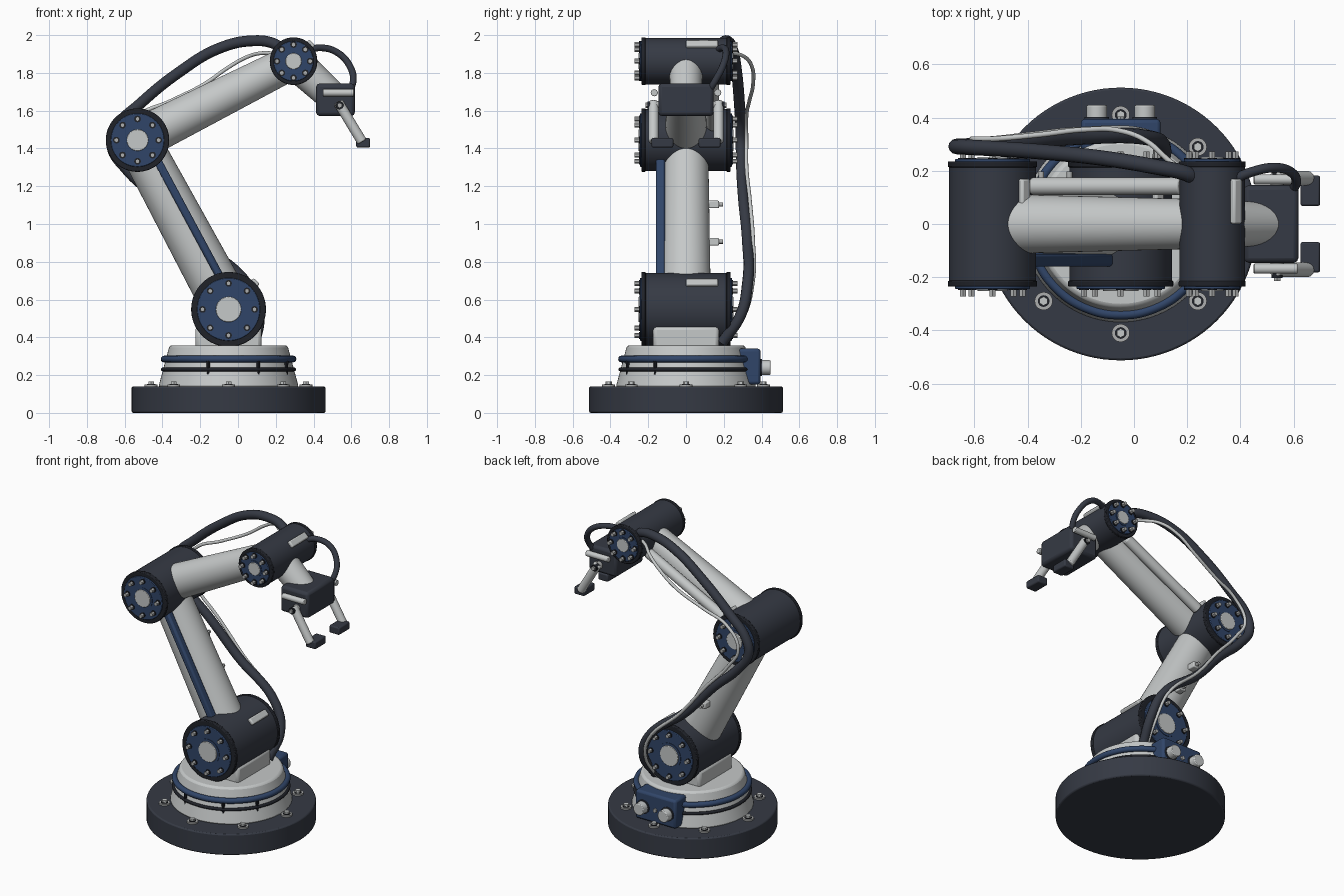
import bpy, bmesh, math
from mathutils import Vector, Matrix

if "Cube" in bpy.data.objects:
    bpy.data.objects.remove(bpy.data.objects["Cube"])


def material(name, rgb):
    m = bpy.data.materials.new(name)
    m.diffuse_color = (*rgb, 1)
    m.use_nodes = True
    m.node_tree.nodes["Principled BSDF"].inputs["Base Color"].default_value = m.diffuse_color
    return m


SLATE = material("dark slate", (0.036, 0.042, 0.058))
BLACK = material("rubber black", (0.014, 0.016, 0.022))
BLUE = material("navy blue", (0.030, 0.060, 0.140))
GREY = material("light grey", (0.56, 0.58, 0.58))
STEEL = material("steel grey", (0.42, 0.43, 0.43))


def finish(name, bm, mat, bevel=0):
    me = bpy.data.meshes.new(name)
    bm.to_mesh(me)
    bm.free()
    me.materials.append(mat)
    ob = bpy.data.objects.new(name, me)
    bpy.context.collection.objects.link(ob)
    if bevel:
        mod = ob.modifiers.new("bevel", 'BEVEL')
        mod.width, mod.segments, mod.limit_method = bevel, 2, 'ANGLE'
        mod.angle_limit = math.radians(40)
    return ob


def rod(name, a, b, r1, mat, r2=None, sides=32, bevel=0):
    """Cylinder or cone from point a to point b."""
    a, b = Vector(a), Vector(b)
    d = b - a
    bm = bmesh.new()
    rot = d.to_track_quat('Z', 'Y').to_matrix().to_4x4()
    bmesh.ops.create_cone(bm, cap_ends=True, segments=sides, radius1=r1,
                          radius2=r1 if r2 is None else r2, depth=d.length,
                          matrix=Matrix.Translation((a + b) / 2) @ rot)
    return finish(name, bm, mat, bevel)


def box(name, centre, size, mat, bevel=0.01, tilt=0):
    """Box, turned about the y axis by tilt."""
    bm = bmesh.new()
    bmesh.ops.create_cube(bm, size=1, matrix=Matrix.Translation(centre)
                          @ Matrix.Rotation(tilt, 4, 'Y') @ Matrix.Diagonal((*size, 1)))
    return finish(name, bm, mat, bevel)


def tube(name, pts, r, mat, cyclic=False):
    """Round tube along a smooth path."""
    cu = bpy.data.curves.new(name, 'CURVE')
    cu.dimensions, cu.bevel_depth, cu.bevel_resolution = '3D', r, 4
    cu.use_fill_caps = True
    sp = cu.splines.new('BEZIER')
    sp.bezier_points.add(len(pts) - 1)
    sp.use_cyclic_u, sp.resolution_u = cyclic, 8
    for bp, p in zip(sp.bezier_points, pts):
        bp.co = p
        bp.handle_left_type = bp.handle_right_type = 'AUTO'
    cu.materials.append(mat)
    ob = bpy.data.objects.new(name, cu)
    bpy.context.collection.objects.link(ob)
    bpy.ops.object.select_all(action='DESELECT')
    ob.select_set(True)
    bpy.context.view_layer.objects.active = ob
    bpy.ops.object.convert(target='MESH')


def circle(r, z, n=16):
    return [(CX + r * math.cos(i * math.tau / n), r * math.sin(i * math.tau / n), z)
            for i in range(n)]


CX = -0.05
SHOULDER = Vector((-0.05, 0, 0.548))
ELBOW = Vector((-0.532, 0, 1.444))
WRIST = Vector((0.294, 0, 1.862))
GRIP = Vector((0.515, 0, 1.66))

# Base plate with eight bolts
rod("base_plate", (CX, 0, 0), (CX, 0, 0.14), 0.513, SLATE, sides=96, bevel=0.008)
for i in range(8):
    a = i * math.pi / 4
    x, y = CX + 0.41 * math.cos(a), 0.41 * math.sin(a)
    rod("base_washer", (x, y, 0.138), (x, y, 0.15), 0.034, STEEL, sides=20)
    rod("base_bolt_collar", (x, y, 0.148), (x, y, 0.153), 0.022, BLACK, sides=20)
    rod("base_bolt", (x, y, 0.15), (x, y, 0.167), 0.017, GREY, sides=6)

# Turntable with rings and clamps
rod("turntable", (CX, 0, 0.135), (CX, 0, 0.358), 0.372, GREY, 0.312, 96, 0.012)
tube("turntable_blue_ring", circle(0.341, 0.285), 0.018, BLUE, True)
tube("turntable_black_ring", circle(0.348, 0.23), 0.010, BLACK, True)
for deg in (-108, -63, -28):
    a = math.radians(deg)
    x, y = CX + 0.347 * math.cos(a), 0.347 * math.sin(a)
    rod("ring_clamp", (x, y, 0.285), (x, y, 0.18), 0.011, BLACK, 0.006, 8)

# Connector box at the back
box("connector_box", (CX, 0.335, 0.245), (0.30, 0.12, 0.19), BLUE, 0.015)
for s in (-1, 1):
    x = CX + s * 0.09
    rod("connector_collar", (x, 0.39, 0.24), (x, 0.402, 0.24), 0.046, SLATE)
    rod("connector", (x, 0.39, 0.24), (x, 0.447, 0.24), 0.039, GREY, bevel=0.005)
rod("connector_bolt", (CX, 0.39, 0.24), (CX, 0.405, 0.24), 0.014, STEEL, sides=6)

# Pedestal under the shoulder
box("pedestal", (CX, 0, 0.40), (0.35, 0.35, 0.12), GREY, 0.02)


def joint(name, c, r, bolt_ring):
    """Motor drum along y with flanges, caps, hubs and bolts on both ends."""
    rod(name + "_drum", c - Vector((0, 0.22, 0)), c + Vector((0, 0.22, 0)),
        r * 0.975, SLATE, sides=64)
    for s in (-1, 1):
        def at(y, dx=0, dz=0):
            return c + Vector((dx, s * y, dz))
        rod(name + "_flange", at(0.213), at(0.236), r, BLACK, sides=64, bevel=0.005)
        rod(name + "_cap", at(0.23), at(0.244), r * 0.84, BLUE, sides=64, bevel=0.003)
        rod(name + "_hub_collar", at(0.24), at(0.247), r * 0.42, BLUE, sides=48)
        rod(name + "_hub", at(0.24), at(0.252), r * 0.34, GREY, sides=32, bevel=0.003)
        for i in range(8):
            a = i * math.pi / 4
            dx, dz = bolt_ring * math.cos(a), bolt_ring * math.sin(a)
            rod(name + "_washer", at(0.242, dx, dz), at(0.249, dx, dz), 0.018, BLACK, sides=12)
            rod(name + "_bolt", at(0.245, dx, dz), at(0.272, dx, dz), 0.013, STEEL, sides=6)
    # Name plate on the upper right of the drum
    k = (r + 0.001) * 0.7071
    box(name + "_plate", c + Vector((k, 0.085, k)), (0.045, 0.17, 0.026), GREY,
        0.008, math.pi / 4)


joint("shoulder", SHOULDER, 0.198, 0.138)
joint("elbow", ELBOW, 0.168, 0.112)
joint("wrist", WRIST, 0.126, 0.088)

# Upper arm with blue rail and cable clips
rod("upper_arm", SHOULDER, ELBOW, 0.132, GREY, 0.117, 48)
axis = ELBOW - SHOULDER
side = Vector((axis.z, 0, -axis.x)).normalized()
mid = SHOULDER + axis * 0.51 + side * 0.042
box("upper_arm_rail", mid + Vector((0, -0.135, 0)), (0.042, 0.05, axis.length * 0.74),
    BLUE, 0.012, math.atan2(axis.x, axis.z))
for t in (0.40, 0.62):
    p = SHOULDER + axis * t
    box("cable_clip", p + Vector((0, 0.145, 0)), (0.045, 0.06, 0.04), GREY, 0.006)
    rod("clip_pin", p + Vector((0, 0.17, 0)), p + Vector((0, 0.197, 0)), 0.011, STEEL, sides=12)

# Forearm with a side tube
rod("forearm", ELBOW, WRIST, 0.113, GREY, 0.092, 48)
reach = WRIST - ELBOW
back = Vector((0, 0.142, 0))
rod("forearm_side_tube", ELBOW + reach * 0.18 + back, ELBOW + reach * 0.86 + back,
    0.033, GREY, bevel=0.006)

# Hand: link, block, and two mirrored fingers
rod("wrist_link", WRIST, GRIP, 0.092, GREY, 0.08, 40)
box("hand_block", (0.516, 0, 1.658), (0.205, 0.292, 0.172), SLATE, 0.018)
for s in (-1, 1):
    rod("finger_guide", (0.45, s * 0.168, 1.695), (0.615, s * 0.168, 1.695), 0.019, GREY,
        sides=20, bevel=0.004)
    rod("finger", (0.53, s * 0.172, 1.645), (0.657, s * 0.172, 1.435), 0.027, GREY,
        sides=24, bevel=0.006)
    rod("finger_pivot_mount", (0.538, s * 0.13, 1.628), (0.538, s * 0.172, 1.628), 0.024, STEEL)
    rod("finger_pivot_collar", (0.538, s * 0.172, 1.628), (0.538, s * 0.204, 1.628), 0.021, BLACK)
    rod("finger_pivot_bolt", (0.538, s * 0.172, 1.628), (0.538, s * 0.215, 1.628), 0.014,
        STEEL, sides=6)
    box("finger_tip", (0.663, s * 0.125, 1.43), (0.074, 0.115, 0.05), SLATE, 0.008)

# Cables along the back
tube("main_cable", [(0.09, 0.19, 0.37), (0.11, 0.29, 0.52), (0.05, 0.325, 0.68),
                    (-0.23, 0.325, 0.92), (-0.42, 0.305, 1.13), (-0.59, 0.295, 1.29),
                    (-0.667, 0.292, 1.41), (-0.645, 0.29, 1.51), (-0.52, 0.283, 1.635),
                    (-0.31, 0.268, 1.805), (-0.1, 0.245, 1.93), (0.08, 0.215, 1.97),
                    (0.19, 0.192, 1.955), (0.24, 0.17, 1.92)], 0.029, SLATE)
tube("thin_cable", [(0.07, 0.2, 0.36), (0.08, 0.31, 0.52), (0.03, 0.352, 0.68),
                    (-0.21, 0.355, 0.92), (-0.38, 0.338, 1.13), (-0.54, 0.32, 1.31),
                    (-0.61, 0.32, 1.44), (-0.53, 0.32, 1.57), (-0.36, 0.335, 1.65),
                    (-0.18, 0.355, 1.74), (-0.05, 0.35, 1.83), (0.05, 0.31, 1.885),
                    (0.13, 0.24, 1.905), (0.21, 0.18, 1.9)], 0.01, GREY)
tube("hand_cable", [(0.37, 0.165, 1.92), (0.44, 0.195, 1.933), (0.53, 0.212, 1.905),
                    (0.595, 0.192, 1.83), (0.61, 0.155, 1.76), (0.59, 0.12, 1.70)],
     0.018, SLATE)

# Smooth round parts, keep hard edges
bpy.ops.object.select_all(action='SELECT')
bpy.context.view_layer.objects.active = bpy.context.selected_objects[0]
bpy.ops.object.shade_smooth_by_angle(angle=math.radians(35))
